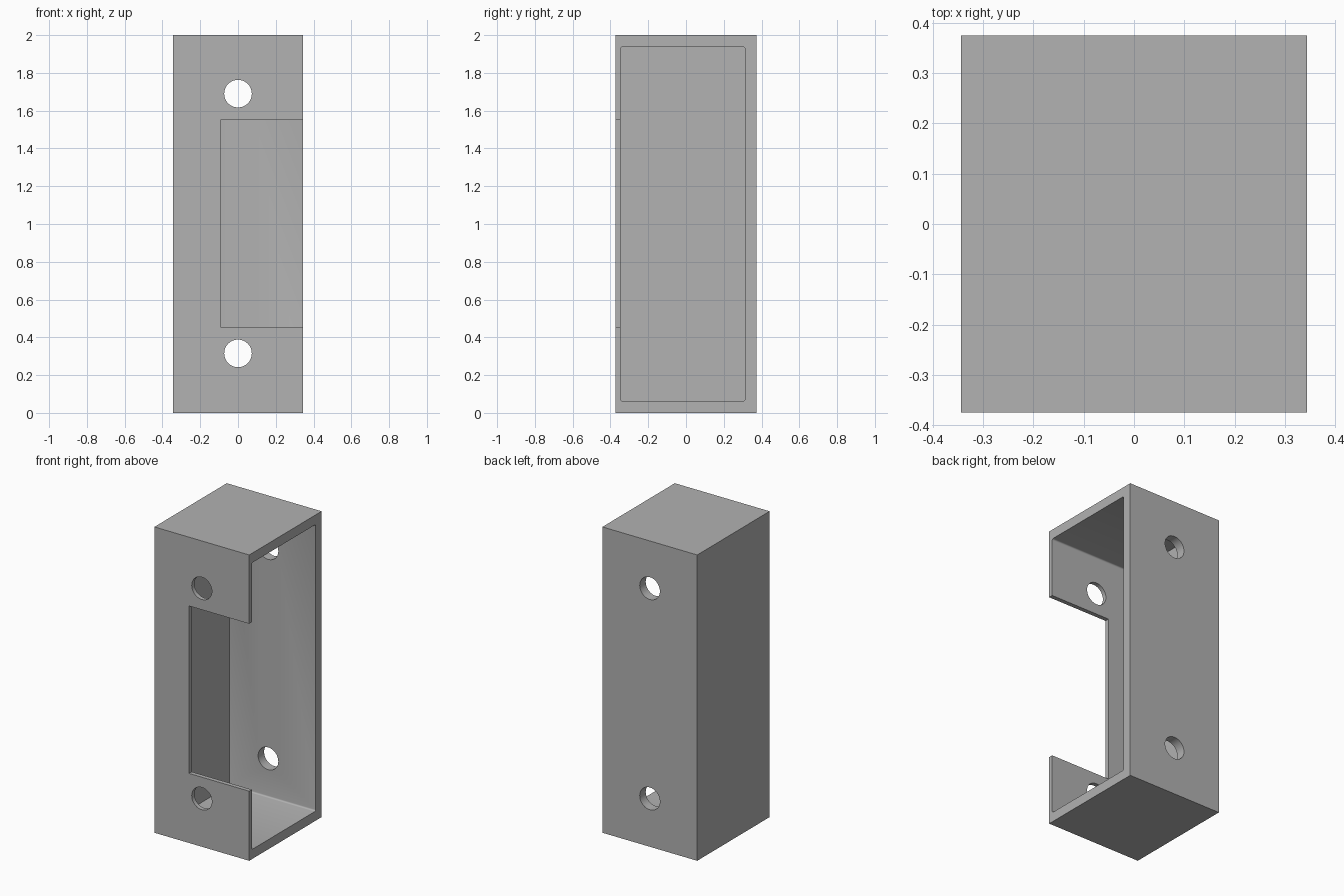
import bpy
import math

if "Cube" in bpy.data.objects:
    bpy.data.objects.remove(bpy.data.objects["Cube"], do_unlink=True)

grey = bpy.data.materials.new("plain_grey")
grey.use_nodes = True
colour = (0.445, 0.445, 0.445, 1)
grey.diffuse_color = colour
grey.node_tree.nodes["Principled BSDF"].inputs["Base Color"].default_value = colour

W, D, H = 0.343, 0.374, 2.0        # half width, half depth, height
INNER_FRONT, INNER_BACK = -0.346, 0.312
WALL = 0.063


def box(name, x, y, z):
    """Box spanning the given (low, high) ranges."""
    spans = (x, y, z)
    bpy.ops.mesh.primitive_cube_add(size=1, location=[sum(s) / 2 for s in spans])
    ob = bpy.context.object
    ob.name = name
    ob.scale = [s[1] - s[0] for s in spans]
    bpy.ops.object.transform_apply(location=True, rotation=False, scale=True)
    ob.data.materials.append(grey)
    return ob


def apply(ob, mod):
    bpy.context.view_layer.objects.active = ob
    bpy.ops.object.modifier_apply(modifier=mod.name)


def cut(target, cutter):
    mod = target.modifiers.new("cut", "BOOLEAN")
    mod.operation = "DIFFERENCE"
    mod.solver = "EXACT"
    mod.object = cutter
    apply(target, mod)
    bpy.data.objects.remove(cutter, do_unlink=True)


housing = box("housing", (-W, W), (-D, D), (0, H))

# Cavity open on the left side, with slightly rounded lengthwise corners
cavity = box("cavity_cutter", (-W + WALL, W + 0.2), (INNER_FRONT, INNER_BACK), (WALL, H - WALL))
weights = cavity.data.attributes.new("bevel_weight_edge", "FLOAT", "EDGE")
for edge in cavity.data.edges:
    a, b = (cavity.data.vertices[i].co for i in edge.vertices)
    weights.data[edge.index].value = float(abs(a.x - b.x) > 0.1)
bevel = cavity.modifiers.new("corners", "BEVEL")
bevel.limit_method = "WEIGHT"
bevel.width = 0.01
bevel.segments = 4
apply(cavity, bevel)
cut(housing, cavity)

# Rectangular notch through the thin front wall
cut(housing, box("notch_cutter", (-0.093, W + 0.2), (-D - 0.1, INNER_FRONT + 0.05), (0.455, 1.55)))

# Screw holes through front and back walls
for z in (0.315, 1.69):
    bpy.ops.mesh.primitive_cylinder_add(vertices=48, radius=0.073, depth=2,
                                        location=(0, 0, z), rotation=(math.pi / 2, 0, 0))
    hole = bpy.context.object
    hole.data.materials.append(grey)
    cut(housing, hole)

bpy.ops.object.select_all(action="DESELECT")
housing.select_set(True)
bpy.context.view_layer.objects.active = housing
bpy.ops.object.shade_smooth_by_angle(angle=math.radians(30))
